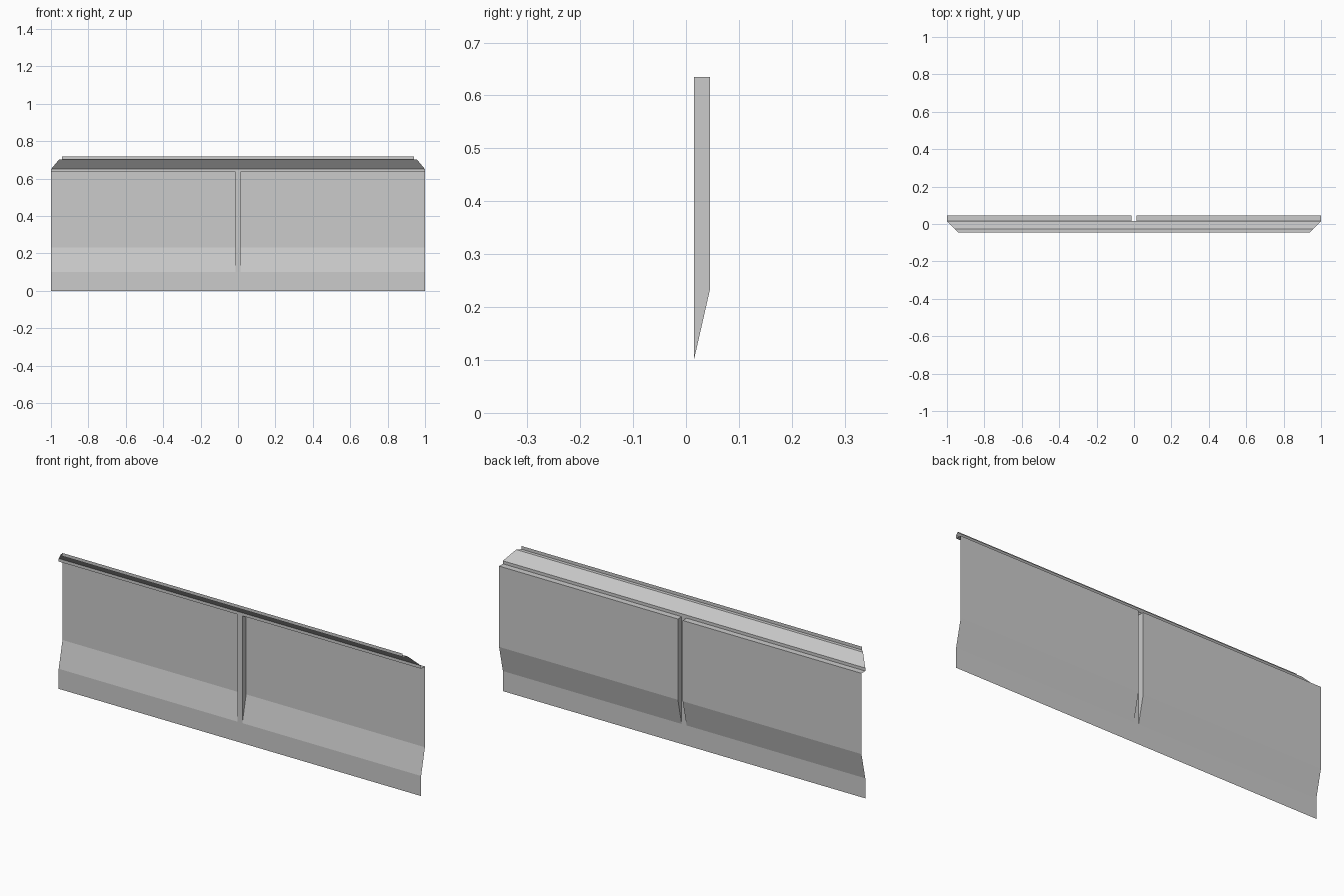
import bpy

cube = bpy.data.objects.get("Cube")
if cube:
    bpy.data.objects.remove(cube, do_unlink=True)

grey = bpy.data.materials.new("light_grey_metal")
GREY = (0.6, 0.6, 0.6, 1)
grey.diffuse_color = GREY
grey.use_nodes = True
grey.node_tree.nodes["Principled BSDF"].inputs["Base Color"].default_value = GREY

FRONT, BACK = 0.015, 0.045      # depth of the two sheet planes
SLOPE_LOW, SLOPE_HIGH = 0.10, 0.232
TOP = 0.635
RIB = 0.0134                    # half width of the centre rib


def make(name, verts, faces):
    mesh = bpy.data.meshes.new(name)
    mesh.from_pydata(verts, [], faces)
    mesh.materials.append(grey)
    obj = bpy.data.objects.new(name, mesh)
    bpy.context.collection.objects.link(obj)
    return obj


def folded_sheet(name, rows):
    """Thin folded sheet through rows of (x start, x end, y, z)."""
    verts = []
    for x0, x1, y, z in rows:
        verts += [(x0, y, z), (x1, y, z)]
    faces = [(i, i + 1, i + 3, i + 2) for i in range(0, len(verts) - 2, 2)]
    return make(name, verts, faces)


# Lower skirt across the full width
folded_sheet("lower_skirt", [(-1, 1, FRONT, 0), (-1, 1, FRONT, SLOPE_LOW)])

# Two main panels: slope, upright wall and top ledge
profile = [(FRONT, SLOPE_LOW), (BACK, SLOPE_HIGH), (BACK, TOP), (FRONT, TOP)]
for name, x0, x1 in (("right_panel", -1, -RIB), ("left_panel", RIB, 1)):
    folded_sheet(name, [(x0, x1, y, z) for y, z in profile])

# Centre rib: front face and two tapered sides
folded_sheet("rib_face", [(-RIB, RIB, FRONT, SLOPE_LOW), (-RIB, RIB, FRONT, TOP)])
for name, x in (("rib_right_side", -RIB), ("rib_left_side", RIB)):
    order = (0, 1, 2, 3) if x > 0 else (3, 2, 1, 0)
    make(name, [(x, y, z) for y, z in profile], [order])

# Top trim: lip, overhanging slope, ledge and upstand with mitred ends
trim = []
for y, z in ((FRONT, TOP), (FRONT, 0.65), (-0.028, 0.701), (-0.045, 0.701), (-0.045, 0.717)):
    half = 1 - (FRONT - y)
    trim.append((-half, half, y, z))
folded_sheet("top_trim", trim)
